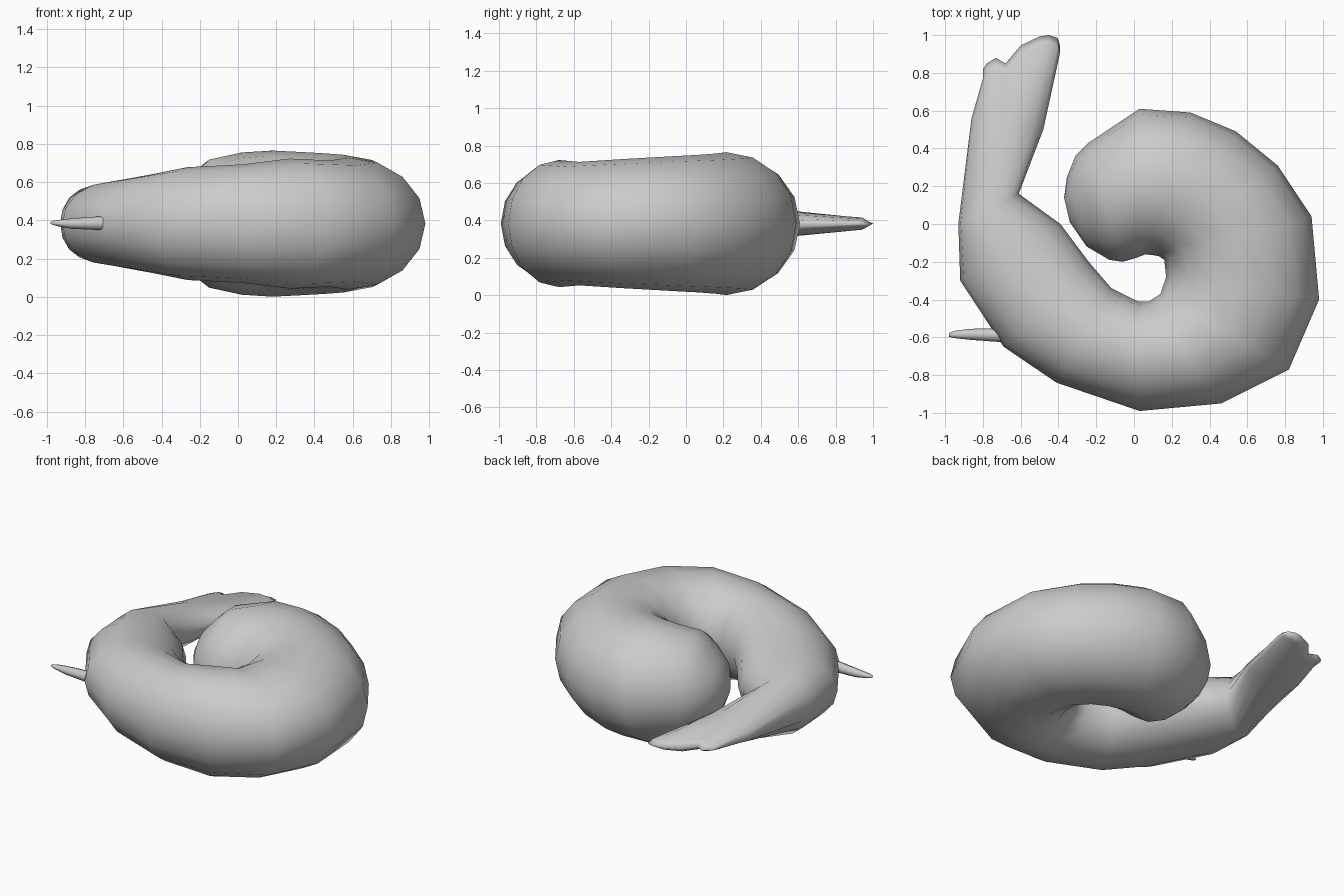
import bpy, bmesh, math

if "Cube" in bpy.data.objects:
    bpy.data.objects.remove(bpy.data.objects["Cube"])

MID = 0.383   # height of the model's horizontal mid plane
SIDES = 16


def section(outer, inner, h):
    """Elliptical cross-section spanning outer -> inner in plan, half height h."""
    ring = []
    for i in range(SIDES):
        a = 2 * math.pi * i / SIDES
        t = (1 - math.cos(a)) / 2
        ring.append((outer[0] + (inner[0] - outer[0]) * t,
                     outer[1] + (inner[1] - outer[1]) * t,
                     MID + h * math.sin(a)))
    return ring


def contour_section(points, h, back=0.0):
    """Flat section following a plan contour of SIDES / 2 + 1 points."""
    ring = []
    for i in range(SIDES):
        x, y = points[i if i <= SIDES // 2 else SIDES - i]
        ring.append((x, y - back, MID + h * math.sin(2 * math.pi * i / SIDES)))
    return ring


def loft(name, rings):
    bm = bmesh.new()
    loops = [[bm.verts.new(p) for p in r] for r in rings]
    for a, b in zip(loops, loops[1:]):
        n = len(a)
        for i in range(n):
            bm.faces.new((a[i], a[(i + 1) % n], b[(i + 1) % n], b[i]))
    for end in (loops[0], loops[-1]):
        bm.faces.new(end)
    bmesh.ops.remove_doubles(bm, verts=bm.verts, dist=0.0005)
    bmesh.ops.recalc_face_normals(bm, faces=bm.faces)
    for f in bm.faces:
        f.smooth = True
    mesh = bpy.data.meshes.new(name)
    bm.to_mesh(mesh)
    bm.free()
    obj = bpy.data.objects.new(name, mesh)
    bpy.context.collection.objects.link(obj)
    return obj


# Curled body with its flat two-lobed tail fan
tail_tip = [(-0.80, 0.82), (-0.78, 0.85), (-0.73, 0.88), (-0.68, 0.85), (-0.60, 0.945),
            (-0.50, 0.993), (-0.45, 1.0), (-0.405, 0.985), (-0.393, 0.95)]
body = [
    ((-0.86, 0.56), (-0.48, 0.50), 0.072),
    ((-0.93, 0.00), (-0.61, 0.16), 0.19),
    ((-0.92, -0.30), (-0.39, 0.00), 0.22),
    ((-0.69, -0.65), (-0.24, -0.20), 0.255),
    ((-0.41, -0.84), (-0.12, -0.34), 0.295),
    ((0.03, -0.99), (0.02, -0.41), 0.31),
    ((0.46, -0.95), (0.08, -0.41), 0.34),
    ((0.82, -0.77), (0.14, -0.37), 0.33),
    ((0.98, -0.40), (0.17, -0.28), 0.345),
    ((0.94, 0.04), (0.16, -0.19), 0.36),
    ((0.76, 0.31), (0.13, -0.17), 0.368),
    ((0.54, 0.49), (0.10, -0.165), 0.375),
    ((0.30, 0.59), (0.06, -0.16), 0.382),
    ((0.03, 0.61), (0.01, -0.18), 0.372),
    ((-0.24, 0.43), (-0.06, -0.20), 0.335),
    ((-0.31, 0.36), (-0.13, -0.19), 0.265),
    ((-0.355, 0.25), (-0.25, -0.12), 0.17),
    ((-0.37, 0.14), (-0.34, 0.01), 0.06),
]
loft("shrimp_body", [contour_section(tail_tip, 0.0),
                     contour_section(tail_tip, 0.035, back=0.05)]
     + [section(*s) for s in body])

# Thin pointed spike on the side: x, y, half width, mid z, half height
spike = [(-0.98, -0.587, 0.010, 0.387, 0.006), (-0.95, -0.585, 0.019, 0.386, 0.015),
         (-0.87, -0.584, 0.029, 0.383, 0.027), (-0.72, -0.588, 0.036, 0.385, 0.036),
         (-0.62, -0.588, 0.036, 0.385, 0.036)]
loft("spike", [[(x, y + w * math.cos(k * math.pi / 4), z + h * math.sin(k * math.pi / 4))
                for k in range(8)] for x, y, w, z, h in spike])
